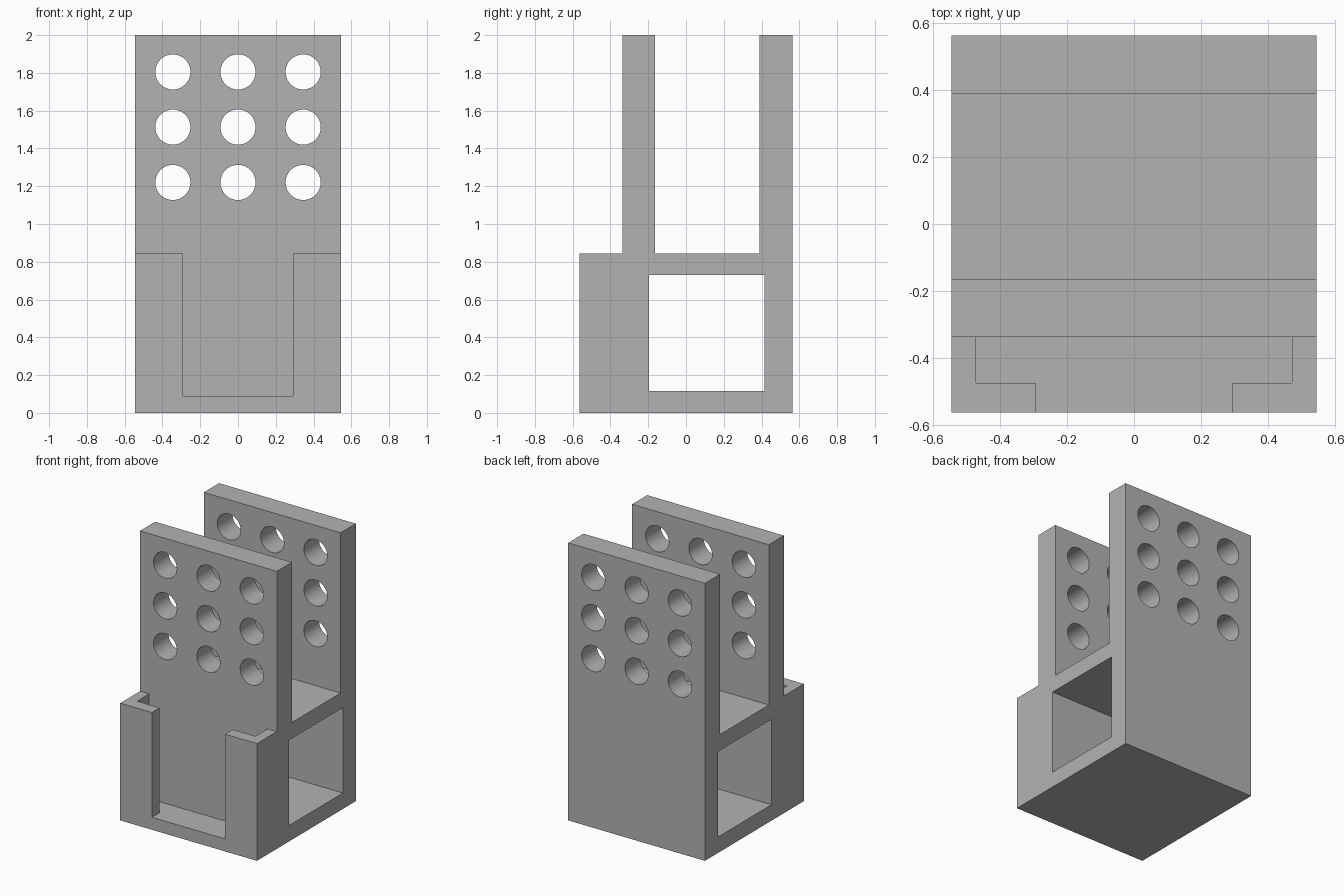
import bpy
import bmesh
from math import radians
from mathutils import Matrix, Vector

default_cube = bpy.data.objects.get("Cube")
if default_cube:
    bpy.data.objects.remove(default_cube, do_unlink=True)

HALF_WIDTH = 0.545
FRONT, BACK = -0.563, 0.563
FRONT_PLATE = (-0.337, -0.165)
REAR_PLATE_FRONT = 0.39
SHELF_TOP, TOP = 0.845, 2.0
POCKET_FLOOR = 0.09

grey = bpy.data.materials.new("plain grey")
grey.use_nodes = True
grey.diffuse_color = (0.45, 0.45, 0.45, 1)
grey.node_tree.nodes["Principled BSDF"].inputs["Base Color"].default_value = grey.diffuse_color


def finish(name, bm):
    bmesh.ops.recalc_face_normals(bm, faces=bm.faces)
    mesh = bpy.data.meshes.new(name)
    bm.to_mesh(mesh)
    bm.free()
    mesh.materials.append(grey)
    obj = bpy.data.objects.new(name, mesh)
    bpy.context.collection.objects.link(obj)
    return obj


def side_prism(name, profile, half_width):
    """Extrude a (y, z) profile across the width."""
    bm = bmesh.new()
    face = bm.faces.new([bm.verts.new((-half_width, y, z)) for y, z in profile])
    moved = bmesh.ops.extrude_face_region(bm, geom=[face])["geom"]
    verts = [v for v in moved if isinstance(v, bmesh.types.BMVert)]
    bmesh.ops.translate(bm, verts=verts, vec=(2 * half_width, 0, 0))
    return finish(name, bm)


def box(name, half_width, y0, y1, z0, z1):
    return side_prism(name, [(y0, z0), (y1, z0), (y1, z1), (y0, z1)], half_width)


def cut(target, cutter):
    cutter.hide_render = True
    mod = target.modifiers.new(cutter.name, "BOOLEAN")
    mod.operation = "DIFFERENCE"
    mod.solver = "EXACT"
    mod.object = cutter
    bpy.context.view_layer.update()
    evaluated = target.evaluated_get(bpy.context.evaluated_depsgraph_get())
    mesh = bpy.data.meshes.new_from_object(evaluated)
    target.modifiers.clear()
    target.data = mesh
    bpy.data.objects.remove(cutter, do_unlink=True)


# Stepped body with two upright plates
holder = side_prism("holder_body", [
    (FRONT, 0), (BACK, 0), (BACK, TOP), (REAR_PLATE_FRONT, TOP),
    (REAR_PLATE_FRONT, SHELF_TOP), (FRONT_PLATE[1], SHELF_TOP),
    (FRONT_PLATE[1], TOP), (FRONT_PLATE[0], TOP),
    (FRONT_PLATE[0], SHELF_TOP), (FRONT, SHELF_TOP)], HALF_WIDTH)

# Tunnel from side to side
cut(holder, box("tunnel_cutter", 1, -0.195, 0.415, 0.115, 0.73))

# Front pocket and its narrower open window
cut(holder, box("pocket_cutter", 0.472, -0.475, FRONT_PLATE[0], POCKET_FLOOR, 1))
cut(holder, box("window_cutter", 0.292, -0.7, -0.4, POCKET_FLOOR, 1))

# Grid of round holes through both plates
bm = bmesh.new()
for x in (-0.345, 0, 0.345):
    for z in (1.22, 1.513, 1.805):
        place = Matrix.Translation(Vector((x, 0, z))) @ Matrix.Rotation(radians(90), 4, "X")
        bmesh.ops.create_cone(bm, cap_ends=True, segments=48, radius1=0.093,
                              radius2=0.093, depth=1.5, matrix=place)
cut(holder, finish("hole_cutters", bm))

# Smooth hole walls, crisp edges
bpy.ops.object.select_all(action="DESELECT")
holder.select_set(True)
bpy.context.view_layer.objects.active = holder
bpy.ops.object.shade_smooth_by_angle(angle=radians(30))
